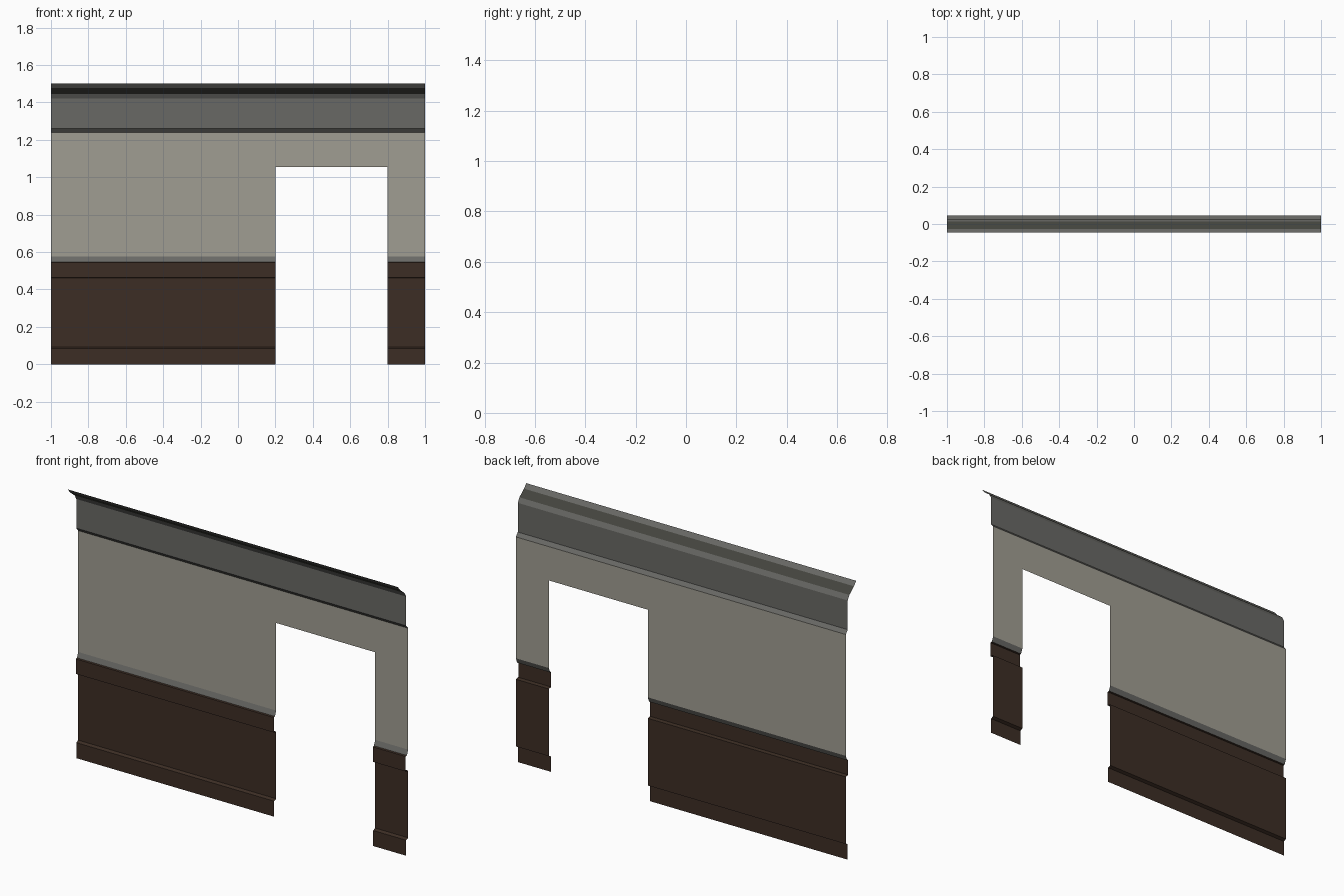
import bpy, bmesh

if "Cube" in bpy.data.objects:
    bpy.data.objects.remove(bpy.data.objects["Cube"])


def material(name, rgb):
    m = bpy.data.materials.new(name)
    m.diffuse_color = (*rgb, 1)
    m.use_nodes = True
    m.node_tree.nodes["Principled BSDF"].inputs["Base Color"].default_value = m.diffuse_color
    return m


BROWN = material("dark_wood", (0.046, 0.027, 0.018))
GREY = material("grey_trim", (0.141, 0.141, 0.131))
DARK = material("dark_grey_trim", (0.056, 0.057, 0.047))
WALL = material("beige_plaster", (0.352, 0.337, 0.287))

DOOR_L, DOOR_R, DOOR_TOP = 0.2, 0.8, 1.055
FULL = [(-1, 1)]
SIDES = [(-1, DOOR_L), (DOOR_R, 1)]


def sheet(name, profile, spans, mats, rule=lambda i: 0):
    """Sweep an open (y, z) profile along x over each span, facing -y."""
    bm = bmesh.new()
    for x0, x1 in spans:
        a = [bm.verts.new((x0, y, z)) for y, z in profile]
        b = [bm.verts.new((x1, y, z)) for y, z in profile]
        for i in range(len(profile) - 1):
            f = bm.faces.new((a[i], b[i], b[i + 1], a[i + 1]))
            f.material_index = rule(i)
    me = bpy.data.meshes.new(name)
    bm.to_mesh(me)
    bm.free()
    for m in mats:
        me.materials.append(m)
    ob = bpy.data.objects.new(name, me)
    bpy.context.collection.objects.link(ob)
    return ob


# wooden skirting, panel and chair rail either side of the doorway
sheet("wainscot", [(0.028, 0), (0.028, 0.085), (0.045, 0.092), (0.045, 0.46),
                   (0.024, 0.463), (0.024, 0.545), (0.034, 0.547)],
      SIDES, [BROWN])

# grey sloping cap above the chair rail
sheet("rail_cap", [(0.034, 0.547), (0.045, 0.575)], SIDES, [GREY])

# plaster wall beside and above the doorway
sheet("wall_sides", [(0.045, 0.575), (0.045, DOOR_TOP)], SIDES, [WALL])
sheet("wall_top", [(0.045, DOOR_TOP), (0.045, 1.24)], FULL, [WALL])

# frieze with its chamfered lower edge
sheet("frieze", [(0.045, 1.24), (0.028, 1.26), (0.028, 1.42)], FULL, [GREY])

# overhanging crown moulding with a darker cove
sheet("crown", [(0.028, 1.42), (0.014, 1.445), (-0.026, 1.477), (-0.045, 1.5)],
      FULL, [GREY, DARK], lambda i: 1 if i == 1 else 0)
